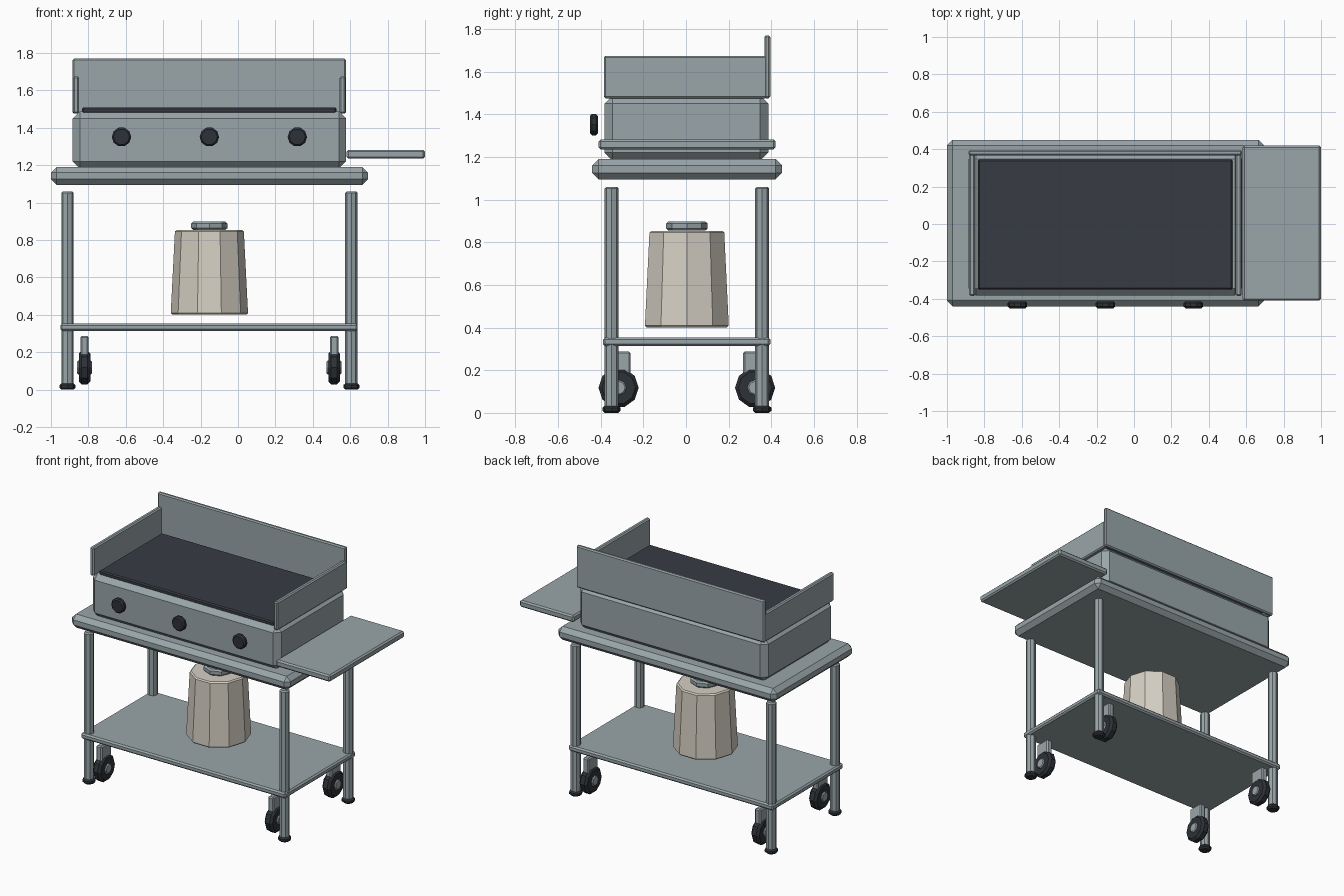
import bpy
import math

if "Cube" in bpy.data.objects:
    bpy.data.objects.remove(bpy.data.objects["Cube"], do_unlink=True)


def material(name, rgb):
    m = bpy.data.materials.new(name)
    m.use_nodes = True
    m.diffuse_color = (*rgb, 1)
    m.node_tree.nodes["Principled BSDF"].inputs["Base Color"].default_value = (*rgb, 1)
    return m


steel = material("brushed steel", (0.32, 0.38, 0.40))
iron = material("griddle iron", (0.038, 0.044, 0.055))
rubber = material("black rubber", (0.026, 0.031, 0.037))
cream = material("tank cream", (0.67, 0.63, 0.55))


def finish(name, mat, bevel):
    ob = bpy.context.object
    ob.name = name
    bpy.ops.object.transform_apply(location=False, rotation=True, scale=True)
    ob.data.materials.append(mat)
    if bevel:
        mod = ob.modifiers.new("Bevel", 'BEVEL')
        mod.width = bevel
        mod.segments = 1
        mod.limit_method = 'ANGLE'
        mod.angle_limit = math.radians(50)
    return ob


def box(name, xs, ys, zs, mat, bevel=0.01):
    spans = (xs, ys, zs)
    bpy.ops.mesh.primitive_cube_add(size=1, location=[(a + b) / 2 for a, b in spans])
    bpy.context.object.scale = [b - a for a, b in spans]
    return finish(name, mat, bevel)


def prism(name, centre, radius, depth, sides, mat, bevel=0.01, axis='Z', top=None):
    # Every prism keeps a vertex on the horizontal axis
    bpy.ops.mesh.primitive_cone_add(vertices=sides, radius1=radius,
                                    radius2=radius if top is None else top,
                                    depth=depth, location=centre)
    ob = bpy.context.object
    spin = math.pi / 2
    ob.rotation_euler = {'Z': (0, 0, spin), 'X': (0, spin, 0), 'Y': (spin, spin, 0)}[axis]
    if axis == 'Y':
        ob.rotation_euler = (spin, 0, 0)
        spin_mesh(ob)
    return finish(name, mat, bevel)


def spin_mesh(ob):
    for v in ob.data.vertices:
        v.co.x, v.co.y = v.co.y, -v.co.x


CX = -0.153  # centre line of the cart
CY = 0.004

# Cart top, lower shelf and side shelf
box("cart_top", (-1.0, 0.695), (-0.44, 0.45), (1.095, 1.19), steel, 0.03)
box("lower_shelf", (-0.95, 0.64), (-0.39, 0.395), (0.313, 0.353), steel)
box("side_shelf", (0.58, 1.0), (-0.41, 0.42), (1.235, 1.282), steel)

# Cooking body, plate and splash guards
box("griddle_body", (-0.884, 0.577), (-0.382, 0.386), (1.182, 1.488), steel, 0.038)
box("griddle_plate", (-0.835, 0.527), (-0.35, 0.345), (1.475, 1.508), iron, 0.008)
box("back_guard", (-0.884, 0.577), (0.367, 0.395), (1.475, 1.77), steel, 0.008)
for side, x in (("right", -0.882), ("left", 0.544)):
    box(side + "_guard", (x, x + 0.032), (-0.385, 0.38), (1.475, 1.674), steel, 0.008)

# Control knobs
for i in (-1, 0, 1):
    prism(f"knob_{i + 2}", (CX + i * 0.47, -0.432, 1.351), 0.052, 0.037, 10,
          rubber, 0.009, 'Y')

# Legs with feet, and casters, at the four corners
for sx, side in ((-1, "right"), (1, "left")):
    for sy, end in ((-1, "front"), (1, "back")):
        tag = f"{end}_{side}"
        lx, ly = CX + sx * 0.759, CY + sy * 0.353
        prism(tag + "_leg", (lx, ly, 0.54), 0.033, 1.04, 8, steel, 0.008)
        prism(tag + "_foot", (lx, ly, 0.017), 0.043, 0.034, 8, rubber, 0.01)

        wx, wy, wz = CX + sx * 0.667, CY + sy * 0.32, 0.118
        box(tag + "_caster_fork", (wx - 0.022, wx + 0.022), (wy - 0.056, wy + 0.056),
            (0.15, 0.288), steel, 0.008)
        prism(tag + "_wheel", (wx, wy, wz), 0.094, 0.062, 10, rubber, 0.015, 'X')
        prism(tag + "_wheel_hub", (wx, wy, wz), 0.037, 0.08, 8, steel, 0.006, 'X')

# Gas tank and valve collar
prism("gas_tank", (CX, CY, 0.627), 0.207, 0.452, 10, cream, 0.008, top=0.184)
prism("tank_valve", (CX, CY, 0.876), 0.097, 0.044, 8, steel, 0.01)
